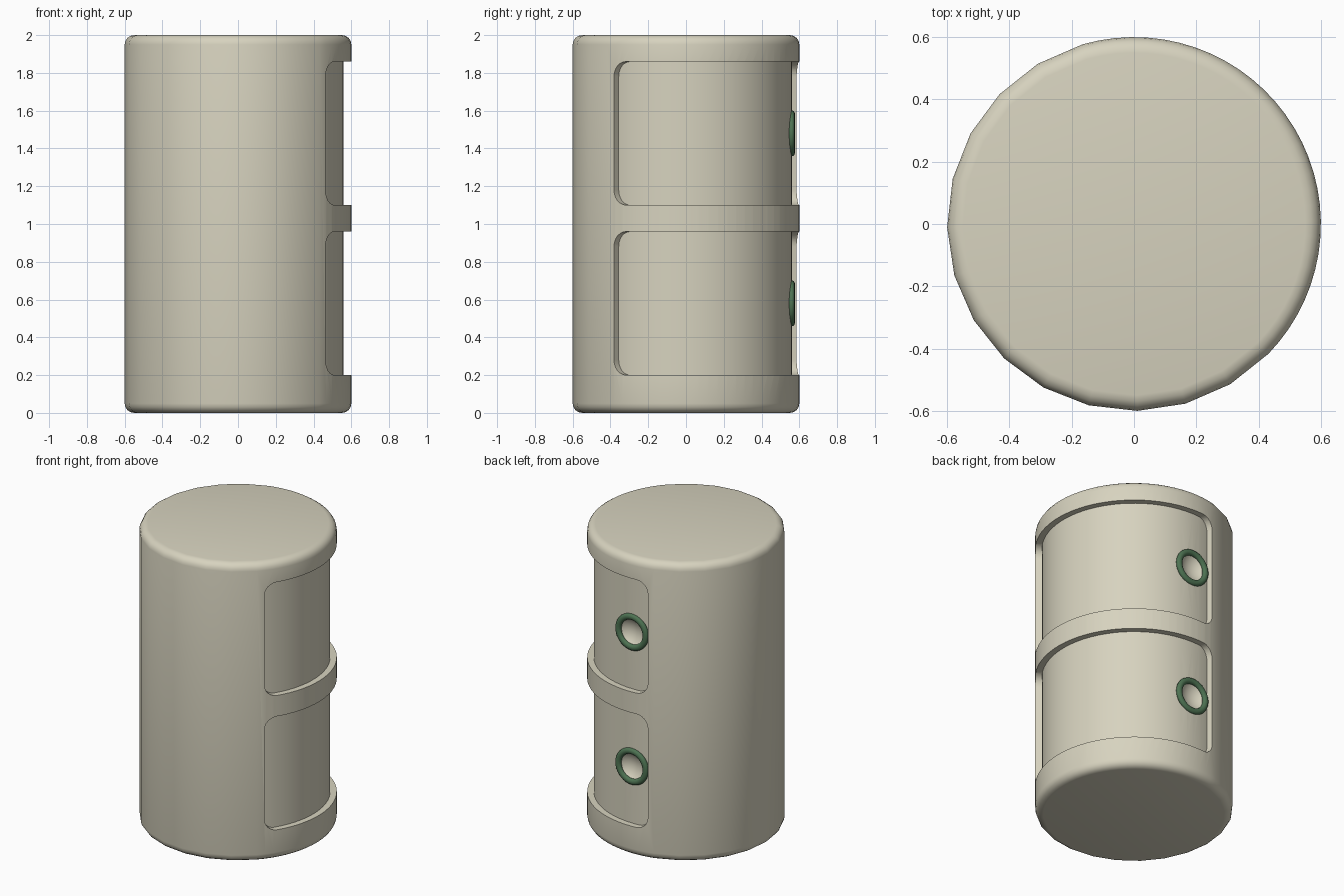
import bpy, bmesh
from math import sin, cos, pi, radians, sqrt
from mathutils import Matrix, Vector

old = bpy.data.objects.get("Cube")
if old:
    bpy.data.objects.remove(old, do_unlink=True)

R, FLOOR_R, HEIGHT, ROUND = 0.6, 0.56, 2.0, 0.05
START, END = -39.5, 102.3      # recess limits in degrees
KNOB = radians(89.2)
PANELS = [(0.2, 0.96), (1.1, 1.86)]


def material(name, rgb):
    m = bpy.data.materials.new(name)
    m.use_nodes = True
    m.diffuse_color = (*rgb, 1)
    m.node_tree.nodes["Principled BSDF"].inputs["Base Color"].default_value = (*rgb, 1)
    return m


cream = material("cream", (0.68, 0.65, 0.52))
green = material("dark green", (0.075, 0.17, 0.085))


def finish(name, bm, mat):
    bmesh.ops.recalc_face_normals(bm, faces=bm.faces)
    me = bpy.data.meshes.new(name)
    bm.to_mesh(me)
    bm.free()
    me.materials.append(mat)
    ob = bpy.data.objects.new(name, me)
    bpy.context.collection.objects.link(ob)
    return ob


def activate(ob):
    bpy.ops.object.select_all(action='DESELECT')
    ob.select_set(True)
    bpy.context.view_layer.objects.active = ob


def smooth(ob):
    activate(ob)
    bpy.ops.object.shade_smooth_by_angle(angle=radians(35))


def cut(ob, cutter):
    activate(ob)
    mod = ob.modifiers.new("cut", 'BOOLEAN')
    mod.operation, mod.solver, mod.object = 'DIFFERENCE', 'EXACT', cutter
    bpy.ops.object.modifier_apply(modifier=mod.name)
    bpy.data.objects.remove(cutter, do_unlink=True)


def skin(rows, closed):
    """Join equal rows of points into a solid."""
    bm = bmesh.new()
    rings = [[bm.verts.new(p) for p in row] for row in rows]
    n = len(rings[0])
    for a, b in zip(rings, rings[1:] + (rings[:1] if closed else [])):
        for i in range(n):
            j = (i + 1) % n
            bm.faces.new((a[i], a[j], b[j], b[i]))
    if not closed:
        bm.faces.new(rings[0])
        bm.faces.new(rings[-1])
    return bm


def polar(r, a, z):
    return (r * cos(a), r * sin(a), z)


# Rounded drum, with finer sides around the recesses
angles = [radians(d) for d in list(range(-44, 106, 5)) + list(range(106, 316, 15))]
arc = [i * pi / 8 for i in range(5)]
profile = [(R - ROUND + ROUND * sin(t), ROUND - ROUND * cos(t)) for t in arc]
profile += [(r, HEIGHT - z) for r, z in reversed(profile)]
body = finish("drum_body", skin([[polar(r, a, z) for a in angles] for r, z in profile], False), cream)


# Curved panel recesses with rounded corners
def recess_cutter(low, high, corner=0.08):
    mid, half = (low + high) / 2, (high - low) / 2
    a0, a1, ca = radians(START), radians(END), corner / R
    ends = [(ca * (1 - cos(i * pi / 12)), half - corner + corner * sin(i * pi / 12)) for i in range(7)]
    cols = [(a0 + d, h) for d, h in ends]
    span = a1 - a0 - 2 * ca
    cols += [(a0 + ca + span * i / 26, half) for i in range(1, 26)]
    cols += [(a1 - d, h) for d, h in reversed(ends)]
    rows = [[polar(FLOOR_R, a, mid - h), polar(0.7, a, mid - h),
             polar(0.7, a, mid + h), polar(FLOOR_R, a, mid + h)] for a, h in cols]
    return finish("recess_cutter", skin(rows, False), cream)


# Shallow finger dish behind each ring
def dish_cutter(z, opening=0.09, depth=0.035):
    rad = (opening ** 2 + depth ** 2) / (2 * depth)
    bm = bmesh.new()
    bmesh.ops.create_uvsphere(bm, u_segments=40, v_segments=24, radius=rad)
    bmesh.ops.rotate(bm, verts=bm.verts, matrix=Matrix.Rotation(pi / 2, 3, 'X'))
    bmesh.ops.translate(bm, verts=bm.verts, vec=polar(FLOOR_R - depth + rad, KNOB, z))
    return finish("dish_cutter", bm, cream)


# Ring handle lying on the recess floor
def ring_handle(name, z, major=0.102, tube=0.02):
    out = Vector((cos(KNOB), sin(KNOB), 0))
    side = Vector((-sin(KNOB), cos(KNOB), 0))
    centre = Vector(polar(FLOOR_R, KNOB, z))
    rows = []
    for i in range(36):
        t = i * pi / 18
        d = side * cos(t) + Vector((0, 0, 1)) * sin(t)
        rows.append([centre + d * (major + tube * cos(p)) + out * 0.017 * sin(p)
                     for p in (k * pi / 6 for k in range(12))])
    smooth(finish(name, skin(rows, True), green))


for label, (low, high) in zip(("lower", "upper"), PANELS):
    cut(body, recess_cutter(low, high))
    knob_z = (low + high) / 2
    cut(body, dish_cutter(knob_z))
    ring_handle(label + "_ring_handle", knob_z)
smooth(body)
